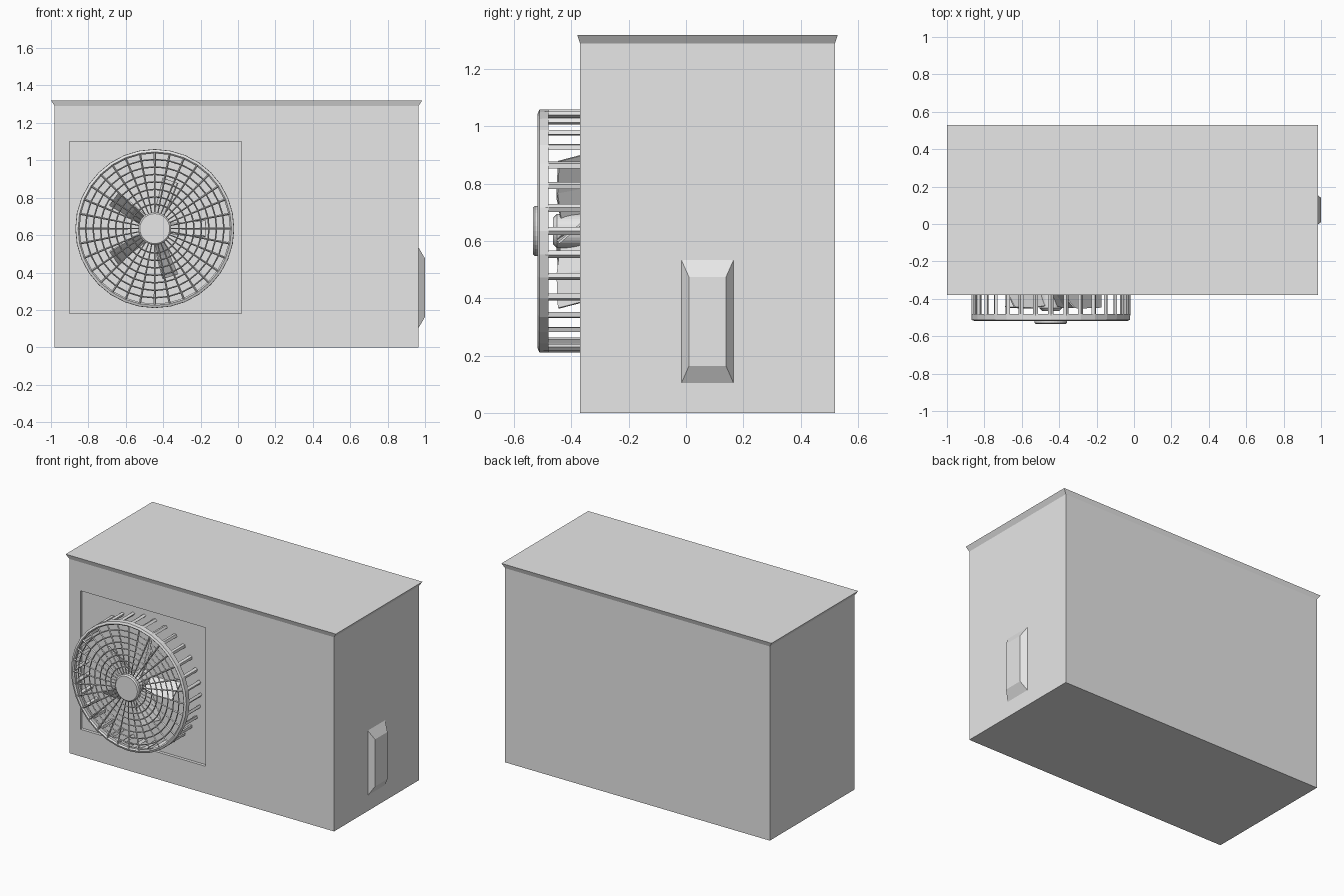
import bpy, bmesh
from math import sin, cos, pi, radians
from mathutils import Vector, Matrix

if "Cube" in bpy.data.objects:
    bpy.data.objects.remove(bpy.data.objects["Cube"])

grey = bpy.data.materials.new("light_grey")
grey.use_nodes = True
grey.diffuse_color = (0.8, 0.8, 0.8, 1)
grey.node_tree.nodes["Principled BSDF"].inputs["Base Color"].default_value = (0.8, 0.8, 0.8, 1)

CX, CZ = -0.445, 0.635      # fan axis
SEG = 32                    # grille spokes
FLOOR = -0.35               # recess floor


def finish(name, bm):
    bmesh.ops.recalc_face_normals(bm, faces=bm.faces)
    mesh = bpy.data.meshes.new(name)
    bm.to_mesh(mesh)
    bm.free()
    mesh.materials.append(grey)
    obj = bpy.data.objects.new(name, mesh)
    bpy.context.collection.objects.link(obj)
    return obj


def box(bm, lo, hi):
    lo, hi = Vector(lo), Vector(hi)
    m = Matrix.Translation((lo + hi) / 2) @ Matrix.Diagonal((*(hi - lo), 1))
    return bmesh.ops.create_cube(bm, size=1, matrix=m)["verts"]


def polar(r, a, y):
    return Vector((CX + r * cos(a), y, CZ + r * sin(a)))


def loft(bm, sections, closed=False):
    """Skin a list of equal-length point loops, capping open ends."""
    rows = [[bm.verts.new(p) for p in s] for s in sections]
    n = len(rows[0])
    pairs = list(zip(rows, rows[1:])) + ([(rows[-1], rows[0])] if closed else [])
    for a, b in pairs:
        for i in range(n):
            j = (i + 1) % n
            bm.faces.new((a[i], a[j], b[j], b[i]))
    if not closed:
        bm.faces.new(rows[0])
        bm.faces.new(rows[-1])


def lathe(bm, profile):
    """Turn a closed (radius, y) profile around the fan axis."""
    loft(bm, [[polar(r, 2 * pi * k / SEG, y) for r, y in profile]
              for k in range(SEG)], closed=True)


def disc(bm, sections):
    """Solid turned part from (radius, y) sections."""
    loft(bm, [[polar(r, 2 * pi * k / SEG, y) for k in range(SEG)] for r, y in sections])


# Cabinet with a shallow square recess in the front
bm = bmesh.new()
box(bm, (-0.98, -0.37, 0), (0.965, 0.52, 1.29))
for co, no in (((-0.90, 0, 0), (1, 0, 0)), ((0.02, 0, 0), (1, 0, 0)),
               ((0, 0, 0.18), (0, 0, 1)), ((0, 0, 1.10), (0, 0, 1))):
    bmesh.ops.bisect_plane(bm, geom=bm.verts[:] + bm.edges[:] + bm.faces[:],
                           plane_co=co, plane_no=no)
centre = Vector((-0.44, -0.37, 0.64))
panel = min(bm.faces, key=lambda f: (f.calc_center_median() - centre).length)
out = bmesh.ops.extrude_face_region(bm, geom=[panel], use_keep_orig=False)["geom"]
bmesh.ops.translate(bm, vec=(0, FLOOR + 0.37, 0),
                    verts=[v for v in out if isinstance(v, bmesh.types.BMVert)])
if panel.is_valid:
    bmesh.ops.delete(bm, geom=[panel], context='FACES_ONLY')
finish("cabinet", bm)

# Flared lid
bm = bmesh.new()
for v in box(bm, (-1.0, -0.38, 1.29), (0.985, 0.53, 1.32)):
    if v.co.z < 1.3:
        v.co.x += 0.02 if v.co.x < 0 else -0.02
        v.co.y += 0.01 if v.co.y < 0 else -0.01
finish("lid", bm)

# Raised service cover with sloping sides
bm = bmesh.new()
for v in box(bm, (0.96, -0.02, 0.095), (1.0, 0.17, 0.543)):
    if v.co.x > 0.98:
        v.co.y += 0.03 if v.co.y < 0.07 else -0.03
        v.co.z += 0.068 if v.co.z < 0.3 else -0.068
finish("service_cover", bm)

# Outer rim of the grille
bm = bmesh.new()
lathe(bm, [(0.425, -0.48), (0.424, -0.512), (0.41, -0.518), (0.402, -0.51), (0.408, -0.48)])
finish("grille_rim", bm)

# Ridged side ribs and thin front spokes
ribs, spokes = bmesh.new(), bmesh.new()
for k in range(SEG):
    a = 2 * pi * k / SEG
    t = Vector((-sin(a), 0, cos(a)))
    loft(ribs, [[polar(0.425, a, y), polar(0.415, a, y) + t * 0.014,
                 polar(0.402, a, y), polar(0.415, a, y) - t * 0.014]
                for y in (FLOOR, -0.49)])
    loft(spokes, [[polar(r, a, -0.517), polar(r, a, -0.512) + t * w,
                   polar(r, a, -0.506), polar(r, a, -0.512) - t * w]
                  for r, w in ((0.08, 0.003), (0.41, 0.006))])
finish("grille_ribs", ribs)
finish("grille_spokes", spokes)

# Concentric front rings
bm = bmesh.new()
for i in range(1, 8):
    r = 0.09 + 0.04 * i
    lathe(bm, [(r - 0.004, -0.512), (r, -0.517), (r + 0.004, -0.512), (r, -0.506)])
finish("grille_rings", bm)

# Grille badge disc and fan hub
bm = bmesh.new()
disc(bm, [(0.088, -0.505), (0.088, -0.528), (0.08, -0.535)])
finish("grille_centre", bm)
bm = bmesh.new()
disc(bm, [(0.06, FLOOR), (0.06, -0.45), (0.045, -0.465)])
finish("fan_hub", bm)

# Five steep fan blades
bm = bmesh.new()
for k in range(5):
    a = radians(72 * k)
    t = Vector((-sin(a), 0, cos(a)))
    sections = []
    for r, half, pitch in ((0.04, 0.045, 65), (0.15, 0.065, 58), (0.27, 0.065, 50)):
        p = radians(pitch)
        chord = t * cos(p) + Vector((0, sin(p), 0))
        thick = (t * sin(p) - Vector((0, cos(p), 0))) * 0.004
        mid = polar(r, a, -0.395)
        sections.append([mid - chord * half - thick, mid + chord * half - thick,
                         mid + chord * half + thick, mid - chord * half + thick])
    loft(bm, sections)
finish("fan_blades", bm)
